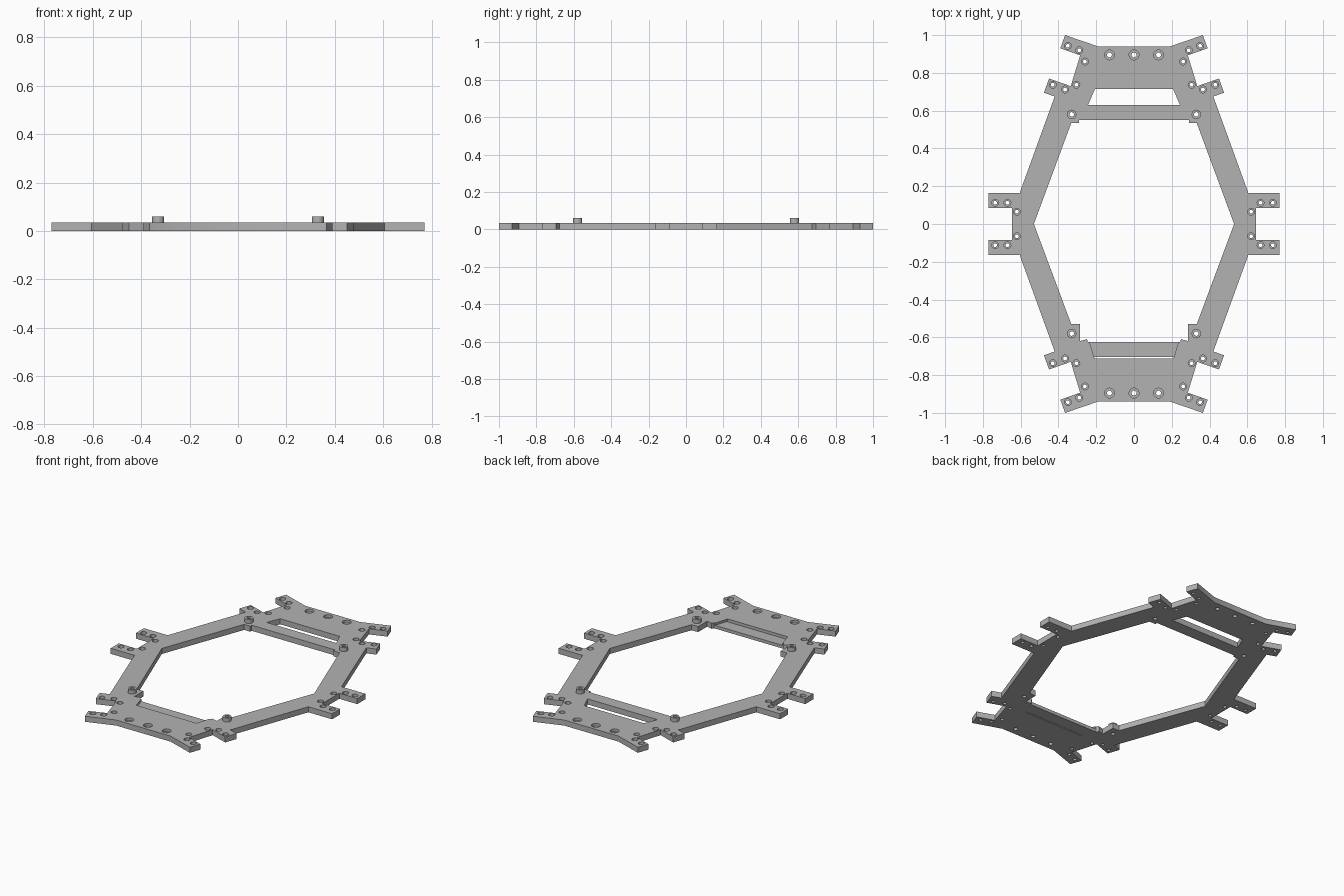
import bpy, bmesh, math

if "Cube" in bpy.data.objects:
    bpy.data.objects.remove(bpy.data.objects["Cube"], do_unlink=True)

THICK, POST_TOP = 0.035, 0.06

grey = bpy.data.materials.new("light grey plastic")
grey.use_nodes = True
colour = (0.45, 0.45, 0.45, 1)
grey.diffuse_color = colour
grey.node_tree.nodes["Principled BSDF"].inputs["Base Color"].default_value = colour


def circle(x, y, r, n=24):
    return [(x + r * math.cos(2 * math.pi * i / n),
             y + r * math.sin(2 * math.pi * i / n)) for i in range(n)]


def prisms(name, polygons, z0, z1):
    """One object holding an upright prism for each polygon."""
    bm = bmesh.new()
    for poly in polygons:
        face = bm.faces.new([bm.verts.new((x, y, z0)) for x, y in poly])
        top = bmesh.ops.extrude_face_region(bm, geom=[face])["geom"]
        verts = [v for v in top if isinstance(v, bmesh.types.BMVert)]
        bmesh.ops.translate(bm, verts=verts, vec=(0, 0, z1 - z0))
    bmesh.ops.recalc_face_normals(bm, faces=bm.faces)
    mesh = bpy.data.meshes.new(name)
    bm.to_mesh(mesh)
    bm.free()
    mesh.materials.append(grey)
    obj = bpy.data.objects.new(name, mesh)
    bpy.context.collection.objects.link(obj)
    return obj


def cut(target, polygons, z0, z1):
    cutter = prisms("cutter", polygons, z0, z1)
    cutter.hide_render = True
    mod = target.modifiers.new("cut", 'BOOLEAN')
    mod.operation, mod.solver, mod.object = 'DIFFERENCE', 'EXACT', cutter
    bpy.context.view_layer.objects.active = target
    bpy.ops.object.modifier_apply(modifier=mod.name)
    bpy.data.objects.remove(cutter, do_unlink=True)


def mirror_x(half):
    return half + [(-x, y) for x, y in reversed(half)]


def four_ways(points):
    return [(sx * x, sy * y) for x, y in points for sx in (1, -1) for sy in (1, -1)]


# Outer outline: one quarter with its mounting ears, mirrored twice
quarter = [(0.19, 0.94), (0.365, 1.0), (0.39, 0.93), (0.285, 0.893),
           (0.335, 0.73), (0.45, 0.77), (0.477, 0.695), (0.42, 0.675),
           (0.605, 0.165), (0.77, 0.165), (0.77, 0.085), (0.645, 0.085)]
half = quarter + [(x, -y) for x, y in reversed(quarter)]
frame = prisms("frame_plate", [mirror_x(half)], 0, THICK)

# Central opening and rear slot
opening = mirror_x([(0.29, 0.55), (0.29, 0.535), (0.332, 0.535), (0.53, 0),
                    (0.332, -0.53), (0.287, -0.53), (0.287, -0.62),
                    (0.25, -0.61), (0.243, -0.625)])
rear_slot = mirror_x([(0.207, 0.715), (0.243, 0.63)])
cut(frame, [opening, rear_slot], -0.1, 0.1)

# Shallow front ledge with a thin slit behind it
cut(frame, [mirror_x([(0.243, -0.6), (0.21, -0.709)])], 0.02, 0.1)
cut(frame, [mirror_x([(0.21, -0.705), (0.21, -0.711)])], -0.1, 0.1)

# Raised standoffs at the four corners of the opening
post_spots = four_ways([(0.33, 0.58)])
posts = prisms("standoffs", [circle(x, y, 0.025) for x, y in post_spots], THICK, POST_TOP)
post_holes = [circle(x, y, 0.012) for x, y in post_spots]
cut(posts, post_holes, -0.1, 0.1)

# Counterbored screw holes
ear_spots = four_ways([(0.35, 0.943), (0.29, 0.92), (0.26, 0.86),
                       (0.305, 0.737), (0.365, 0.712), (0.43, 0.737),
                       (0.67, 0.112), (0.735, 0.112), (0.62, 0.065)])
end_spots = [(x, y) for x in (-0.13, 0, 0.13) for y in (-0.895, 0.895)]
bores = [circle(x, y, 0.018) for x, y in ear_spots]
bores += [circle(x, y, 0.026) for x, y in end_spots]
holes = [circle(x, y, 0.01) for x, y in ear_spots]
holes += [circle(x, y, 0.013) for x, y in end_spots]
cut(frame, bores, 0.018, 0.1)
cut(frame, holes + post_holes, -0.1, 0.1)

# Smooth the round walls and keep every edge crisp
for obj in (frame, posts):
    bpy.ops.object.select_all(action='DESELECT')
    obj.select_set(True)
    bpy.context.view_layer.objects.active = obj
    bpy.ops.object.shade_smooth_by_angle(angle=math.radians(30))
